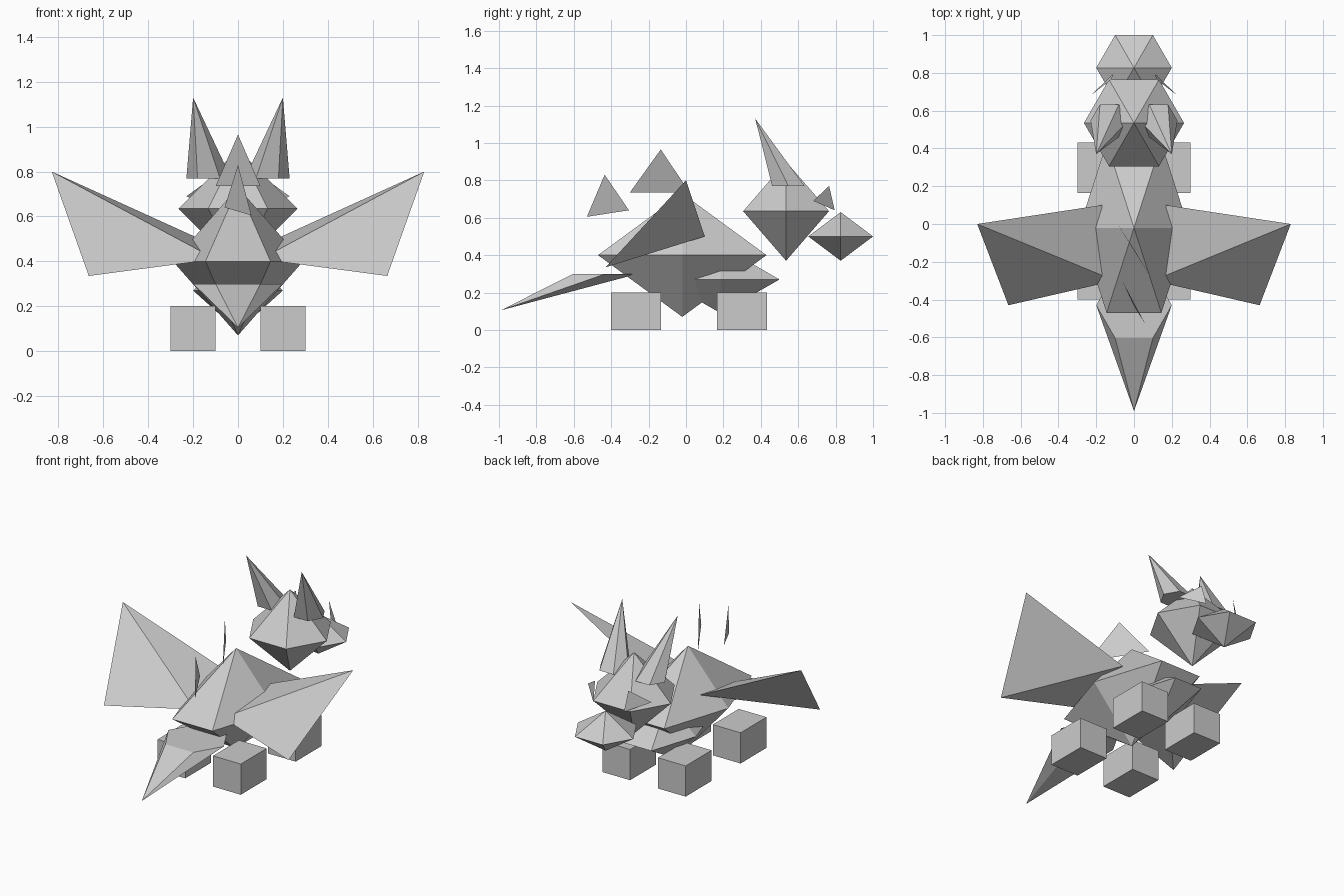
import bpy, bmesh, math
from mathutils import Vector

old = bpy.data.objects.get("Cube")
if old:
    bpy.data.objects.remove(old, do_unlink=True)

grey = bpy.data.materials.new("plain_grey")
grey.use_nodes = True
colour = (0.6, 0.6, 0.6, 1)
grey.diffuse_color = colour
grey.node_tree.nodes["Principled BSDF"].inputs["Base Color"].default_value = colour


def hull(name, points):
    """Faceted solid, or a single flat triangle, around a few corner points."""
    bm = bmesh.new()
    verts = [bm.verts.new(p) for p in points]
    if len(verts) == 3:
        bm.faces.new(verts)
    else:
        bmesh.ops.convex_hull(bm, input=verts)
        bmesh.ops.dissolve_limit(bm, angle_limit=0.001, verts=bm.verts, edges=bm.edges)
        bmesh.ops.recalc_face_normals(bm, faces=bm.faces)
    mesh = bpy.data.meshes.new(name)
    bm.to_mesh(mesh)
    bm.free()
    mesh.materials.append(grey)
    obj = bpy.data.objects.new(name, mesh)
    bpy.context.collection.objects.link(obj)


def hexagon(centre, rx, ry):
    c = Vector(centre)
    angles = [math.tau * i / 6 for i in range(6)]
    return [c + Vector((rx * math.cos(a), ry * math.sin(a), 0)) for a in angles]


def gem(name, centre, rx, ry, rz):
    c, up = Vector(centre), Vector((0, 0, rz))
    hull(name, hexagon(centre, rx, ry) + [c + up, c - up])


# Torso, chest, head and snout are six-sided double pyramids
gem("body", (0, -0.02, 0.4), 0.29, 0.52, 0.33)
gem("chest", (0, 0.185, 0.27), 0.2, 0.364, 0.18)
gem("head", (0, 0.535, 0.635), 0.265, 0.265, 0.265)
gem("snout", (0, 0.827, 0.5), 0.2, 0.2, 0.13)

# Tail is a sheared six-sided cone
hull("tail", hexagon((0, -0.43, 0.3), 0.2, 0.2) + [(0, -0.99, 0.105)])

# Paired parts
for side, s in (("left", 1), ("right", -1)):
    hull(side + "_ear", hexagon((s * 0.13, 0.547, 0.77), 0.1, 0.1) + [(s * 0.2, 0.37, 1.13)])
    hull(side + "_wing", [(s * 0.17, 0.1, 0.5), (s * 0.83, 0, 0.8),
                          (s * 0.665, -0.43, 0.335), (s * 0.1, -0.3, 0.41)])
    hull(side + "_eye", [(s * 0.23, 0.68, 0.69), (s * 0.12, 0.765, 0.77),
                         (s * 0.11, 0.795, 0.64)])
    for end, y in (("front", -0.4), ("back", 0.165)):
        hull(f"{side}_{end}_leg", [(s * x, y + dy, z) for x in (0.1, 0.3)
                                   for dy in (0, 0.267) for z in (0, 0.2)])

# Flat back spikes, set diagonally
hull("large_spike", [(-0.1, 0.02, 0.735), (0.1, -0.3, 0.735), (0, -0.135, 0.965)])
hull("small_spike", [(-0.06, -0.305, 0.64), (0.06, -0.53, 0.605), (0, -0.435, 0.83)])
